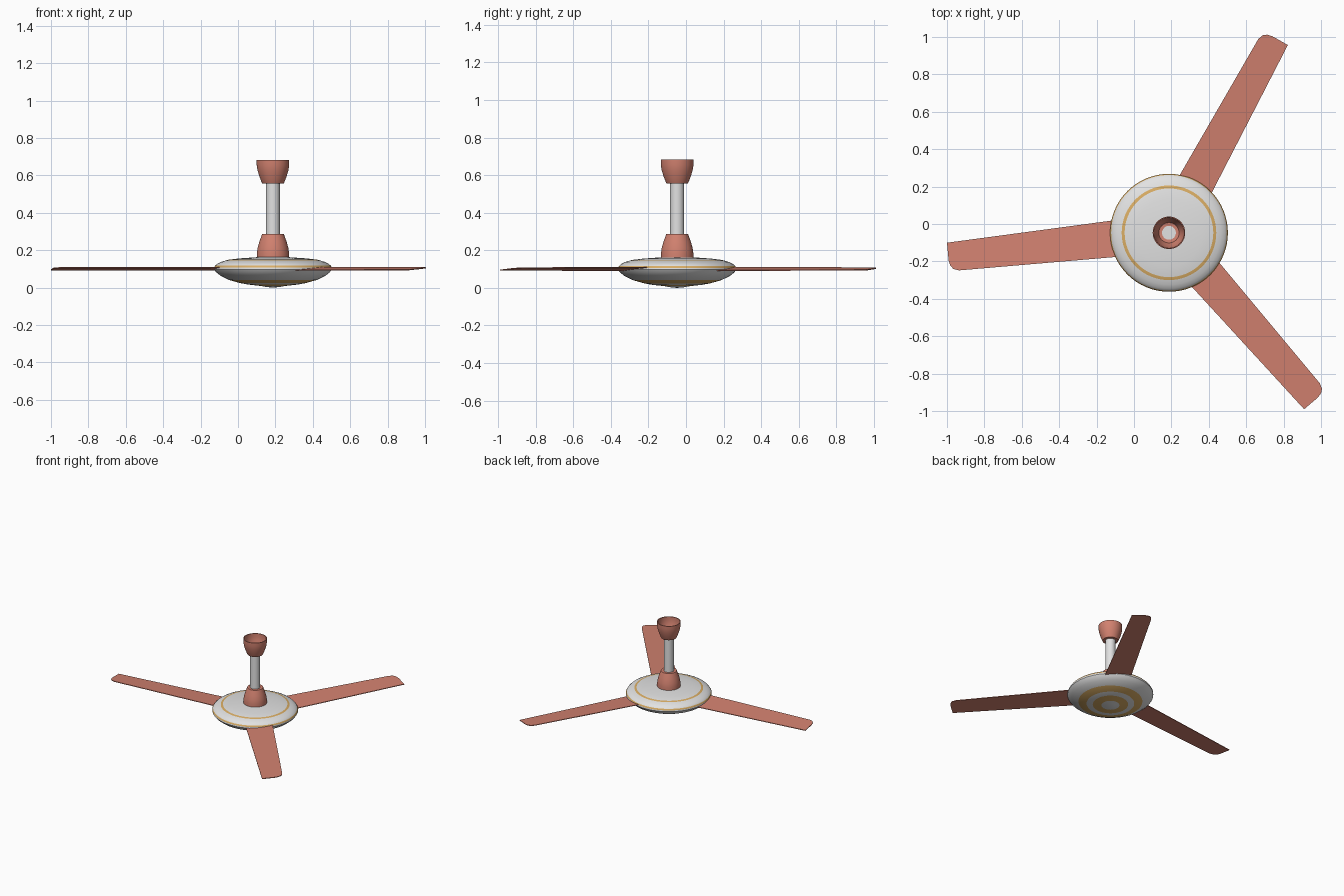
import bpy, bmesh, math
from mathutils import Matrix, Vector

if "Cube" in bpy.data.objects:
    bpy.data.objects.remove(bpy.data.objects["Cube"])

CX, CY = 0.187, -0.047   # fan axis
SEG = 64


def mat(name, col):
    m = bpy.data.materials.new(name)
    m.diffuse_color = (*col, 1)
    m.use_nodes = True
    m.node_tree.nodes["Principled BSDF"].inputs["Base Color"].default_value = m.diffuse_color
    return m


RED = mat("coral_red", (0.64, 0.22, 0.16))
WHITE = mat("off_white", (0.76, 0.76, 0.76))
GOLD = mat("gold", (0.70, 0.42, 0.13))


def finish(bm, name, mats):
    bmesh.ops.recalc_face_normals(bm, faces=bm.faces)
    me = bpy.data.meshes.new(name)
    bm.to_mesh(me)
    bm.free()
    ob = bpy.data.objects.new(name, me)
    bpy.context.collection.objects.link(ob)
    for m in mats:
        me.materials.append(m)
    bpy.ops.object.select_all(action='DESELECT')
    ob.select_set(True)
    bpy.context.view_layer.objects.active = ob
    bpy.ops.object.shade_smooth_by_angle(angle=math.radians(35))
    return ob


def lathe(name, profile, mats, stripes=()):
    """Revolve (radius, z) points; segments listed in stripes get material 1."""
    bm = bmesh.new()
    rings = []
    for r, z in profile:
        if r == 0:
            v = bm.verts.new((CX, CY, z))
            rings.append([v] * SEG)
        else:
            rings.append([bm.verts.new((CX + r * math.cos(2 * math.pi * i / SEG),
                                        CY + r * math.sin(2 * math.pi * i / SEG), z))
                          for i in range(SEG)])
    for k in range(len(rings) - 1):
        for i in range(SEG):
            j = (i + 1) % SEG
            quad = [rings[k][i], rings[k][j], rings[k + 1][j], rings[k + 1][i]]
            f = bm.faces.new(list(dict.fromkeys(quad)))
            f.material_index = 1 if k in stripes else 0
    return finish(bm, name, mats)


# motor housing with gold rings underneath, on the rim and on top
lathe("motor_housing",
      [(0, 0), (0.035, 0.003), (0.066, 0.009), (0.13, 0.016), (0.175, 0.024),
       (0.235, 0.041), (0.28, 0.063), (0.305, 0.083), (0.315, 0.097),
       (0.315, 0.107), (0.309, 0.117), (0.298, 0.127), (0.278, 0.137),
       (0.253, 0.145), (0.237, 0.149), (0.18, 0.156), (0.08, 0.163), (0, 0.163)],
      [WHITE, GOLD], stripes=(2, 4, 9, 13))

# down rod
lathe("down_rod", [(0, 0.2), (0.037, 0.2), (0.037, 0.568), (0, 0.568)], [WHITE])

# lower canopy
lathe("lower_canopy",
      [(0, 0.155), (0.086, 0.155), (0.086, 0.185), (0.082, 0.213), (0.073, 0.245),
       (0.061, 0.278), (0.058, 0.286), (0, 0.286)], [RED])

# upper canopy, an open cup
lathe("upper_canopy",
      [(0.03, 0.556), (0.057, 0.556), (0.061, 0.564), (0.073, 0.595), (0.082, 0.625),
       (0.087, 0.655), (0.087, 0.683), (0.081, 0.683), (0.081, 0.655), (0.076, 0.627),
       (0.067, 0.598), (0.054, 0.566), (0.03, 0.564)], [RED])

# blades: one outline relative to the axis, slightly pitched, turned three times
OUTLINE = [(-0.27, 0.07), (-1.187, -0.053), (-1.178, -0.148), (-1.169, -0.176),
           (-1.152, -0.194), (-1.122, -0.201), (-0.27, -0.128)]
THICK = 0.005


def blade(name, angle):
    bm = bmesh.new()
    vs = []
    for x, y in OUTLINE:
        mid = -0.03 + (x + 0.3) * 0.11
        vs.append(bm.verts.new((x, y, 0.098 - 0.08 * (y - mid))))
    f = bm.faces.new(vs)
    ext = bmesh.ops.extrude_face_region(bm, geom=[f])
    top = [g for g in ext["geom"] if isinstance(g, bmesh.types.BMVert)]
    bmesh.ops.translate(bm, verts=top, vec=Vector((0, 0, THICK)))
    bm.transform(Matrix.Translation((CX, CY, 0)) @ Matrix.Rotation(math.radians(angle), 4, 'Z'))
    return finish(bm, name, [RED])


for n, a in enumerate((0, 124.9, -124.9), 1):
    blade(f"blade_{n}", a)
